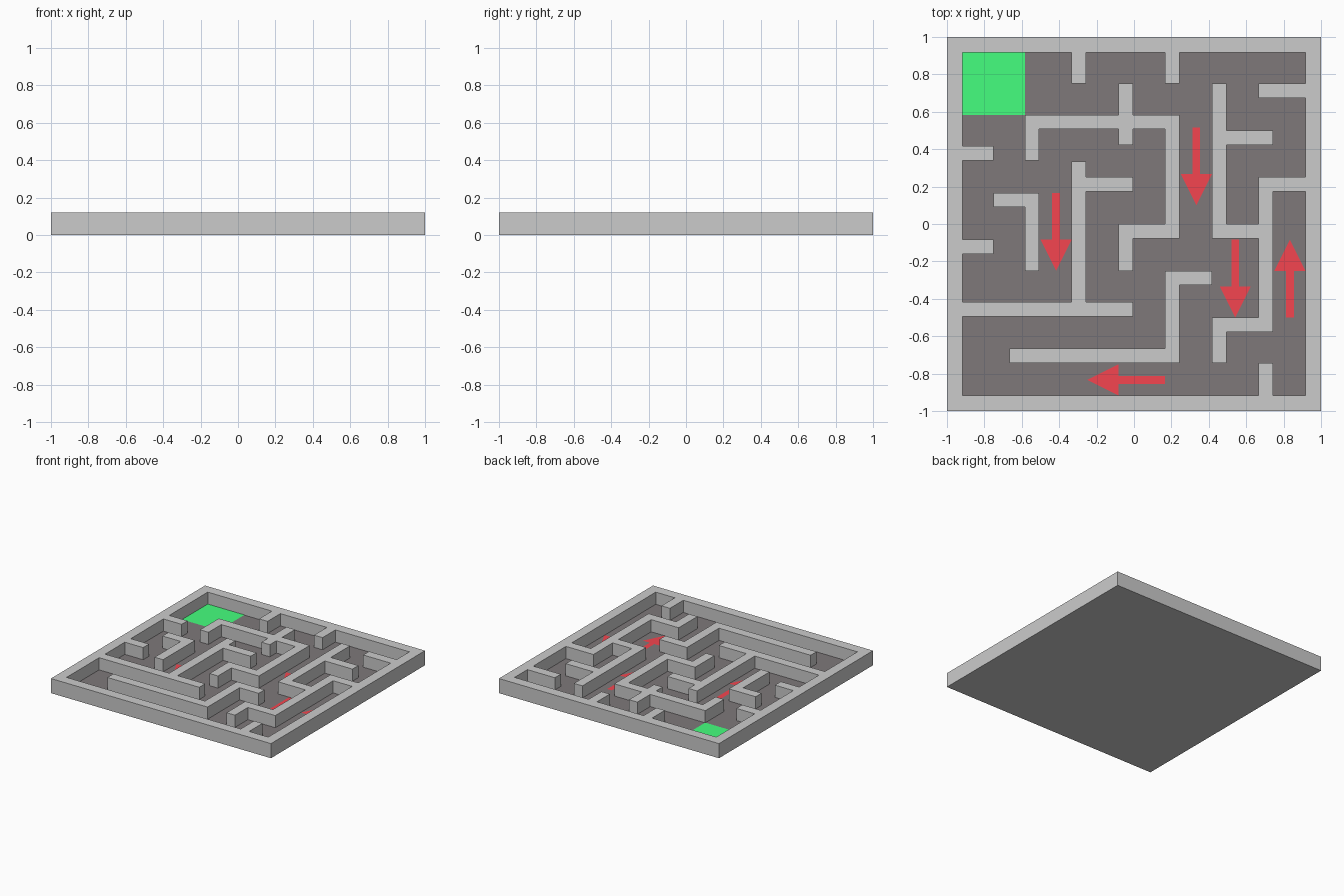
import bpy, bmesh
from mathutils import Matrix
from math import pi

if "Cube" in bpy.data.objects:
    bpy.data.objects.remove(bpy.data.objects["Cube"])

U = 1 / 12          # layout module
T = 0.92            # inner wall thickness in modules
TOP, FLOOR = 0.12, 0.02


def material(name, rgb):
    m = bpy.data.materials.new(name)
    m.diffuse_color = (*rgb, 1)
    m.use_nodes = True
    m.node_tree.nodes["Principled BSDF"].inputs["Base Color"].default_value = m.diffuse_color
    return m


def add_object(name, bm, mat=None):
    me = bpy.data.meshes.new(name)
    bm.to_mesh(me)
    bm.free()
    ob = bpy.data.objects.new(name, me)
    bpy.context.collection.objects.link(ob)
    if mat:
        me.materials.append(mat)
    return ob


def sheet(name, pts, z, mat=None, xf=Matrix.Identity(4)):
    """Flat polygon, points in modules."""
    bm = bmesh.new()
    bm.faces.new([bm.verts.new(xf @ Matrix.Translation((x * U, y * U, z)).translation)
                  for x, y in pts])
    return add_object(name, bm, mat)


def rect(x0, x1, y0, y1):
    return [(x0, y0), (x1, y0), (x1, y1), (x0, y1)]


# Walls running along x: (top edge y, x start, x end)
across = [(7, -7, 2.92), (0, -1, 2.92), (5, -11, -9), (-1, -11, -9),
          (2, -9, -6.08), (3, -4, -.08), (-5, -11, -.08), (-8, -8, 2.92),
          (-3, 2, 5), (6, 5, 8.92), (0, 5, 8.92), (3, 8, 11),
          (-6, 5, 8.92), (9, 8, 11)]
# Walls running along y: (left edge x, y top, y bottom)
along = [(-4, 11, 9), (2, 11, 9), (-7, 7, 4.08), (-1, 9, 5.08),
         (2, 7, -.92), (-1, 0, -3), (-7, 2, -3), (-4, 4, -5),
         (2, -3, -8.92), (5, 9, -.92), (8, 3, -6.92), (5, -6, -8.92),
         (8, -8.92, -11)]
boxes = [(x0, x1, y - T, y) for y, x0, x1 in across]
boxes += [(x, x + T, y1, y0) for x, y0, y1 in along]
# Outer frame
boxes += [(-12, 12, 11, 12), (-12, 12, -12, -11), (-12, -11, -12, 12), (11, 12, -12, 12)]

# Fill the plan cells covered by walls, then extrude them as one solid
xs = sorted({round(v, 3) for b in boxes for v in b[:2]})
ys = sorted({round(v, 3) for b in boxes for v in b[2:]})
bm = bmesh.new()
verts = {}


def vert(x, y):
    if (x, y) not in verts:
        verts[x, y] = bm.verts.new((x * U, y * U, 0))
    return verts[x, y]


for xa, xb in zip(xs, xs[1:]):
    for ya, yb in zip(ys, ys[1:]):
        cx, cy = (xa + xb) / 2, (ya + yb) / 2
        if any(b[0] < cx < b[1] and b[2] < cy < b[3] for b in boxes):
            bm.faces.new([vert(*p) for p in rect(xa, xb, ya, yb)])
ext = bmesh.ops.extrude_face_region(bm, geom=bm.faces[:])
bmesh.ops.translate(bm, vec=(0, 0, TOP),
                    verts=[g for g in ext["geom"] if isinstance(g, bmesh.types.BMVert)])
bmesh.ops.recalc_face_normals(bm, faces=bm.faces[:])
under = [f for f in bm.faces if all(v.co.z < 1e-4 for v in f.verts)]
bmesh.ops.delete(bm, geom=under, context='FACES')
bmesh.ops.dissolve_limit(bm, angle_limit=0.01, verts=bm.verts[:], edges=bm.edges[:])
add_object("maze_walls", bm)

# Underside, floor and goal tile
sheet("base_underside", rect(-12, 12, -12, 12)[::-1], 0)
sheet("maze_floor", rect(-11, 11, -11, 11), FLOOR, material("dark_floor", (.21, .19, .195)))
sheet("goal_tile", rect(-11, -7, 7, 11), FLOOR + .002, material("green", (.06, 1, .21)))

# Direction arrows: tail position and heading
red = material("red", (.91, .06, .08))
half = [(.25, 0), (.25, 3), (1, 3)]
arrow = half + [(0, 5)] + [(-x, y) for x, y in half[::-1]]
for i, (x, y, turn) in enumerate([(-5, 2, pi), (4, 6.2, pi), (6.5, -1, pi),
                                  (10, -6, 0), (2, -10, pi / 2)]):
    xf = Matrix.Translation((x * U, y * U, 0)) @ Matrix.Rotation(turn, 4, 'Z')
    sheet(f"arrow_{i + 1}", arrow, FLOOR + .002, red, xf)
